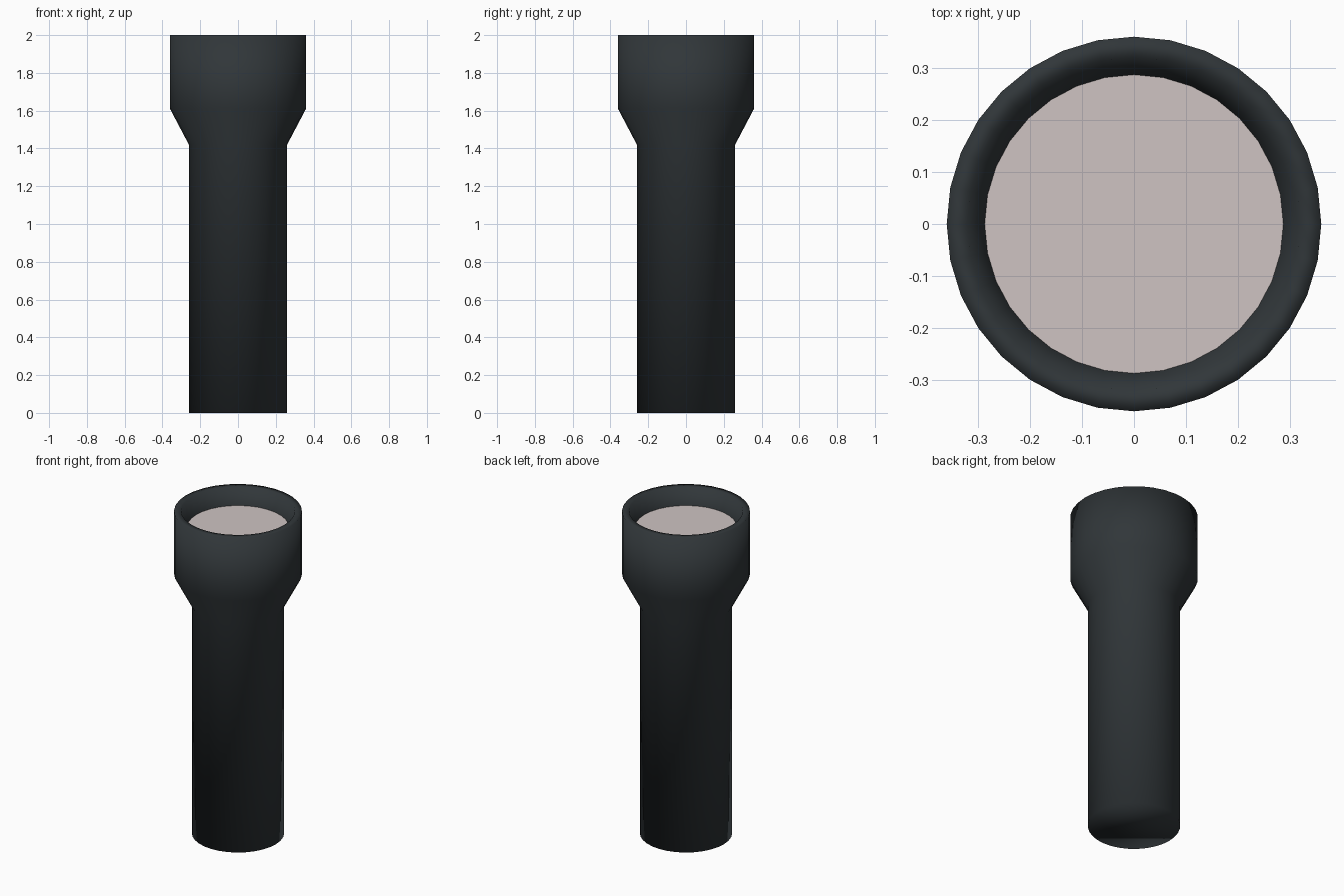
import bpy, bmesh
from math import cos, sin, tau

if "Cube" in bpy.data.objects:
    bpy.data.objects.remove(bpy.data.objects["Cube"])

SIDES = 32


def material(name, color):
    mat = bpy.data.materials.new(name)
    mat.diffuse_color = (*color, 1)
    mat.use_nodes = True
    mat.node_tree.nodes["Principled BSDF"].inputs["Base Color"].default_value = mat.diffuse_color
    return mat


def lathe(name, profile, mat, cap_start=False, smooth=True):
    """Revolve (radius, z) points around z, optionally closing the first ring."""
    bm = bmesh.new()
    rings = [[bm.verts.new((r * cos(tau * i / SIDES), r * sin(tau * i / SIDES), z))
              for i in range(SIDES)] for r, z in profile]
    for a, b in zip(rings, rings[1:]):
        for i in range(SIDES):
            j = (i + 1) % SIDES
            bm.faces.new((a[i], a[j], b[j], b[i]))
    if cap_start:
        bm.faces.new(rings[0][::-1])
    for f in bm.faces:
        f.smooth = smooth
    mesh = bpy.data.meshes.new(name)
    bm.to_mesh(mesh)
    bm.free()
    obj = bpy.data.objects.new(name, mesh)
    mesh.materials.append(mat)
    bpy.context.collection.objects.link(obj)
    return obj


RIM_R, LENS_R, LENS_Z = 0.32, 0.287, 1.9

# Casing: handle, flared neck, head, rim and recessed inner wall
lathe("casing", [(0.26, 0), (0.26, 1.42), (0.36, 1.61), (0.36, 2.0),
                 (RIM_R, 2.0), (LENS_R, LENS_Z)],
      material("dark_casing", (0.03, 0.037, 0.041)), cap_start=True)

# Lens: flat disc set into the head
bpy.ops.mesh.primitive_circle_add(vertices=SIDES, radius=LENS_R, fill_type='NGON',
                                  location=(0, 0, LENS_Z))
lens = bpy.context.object
lens.name = "lens"
lens.data.materials.append(material("pale_lens", (0.62, 0.55, 0.54)))
